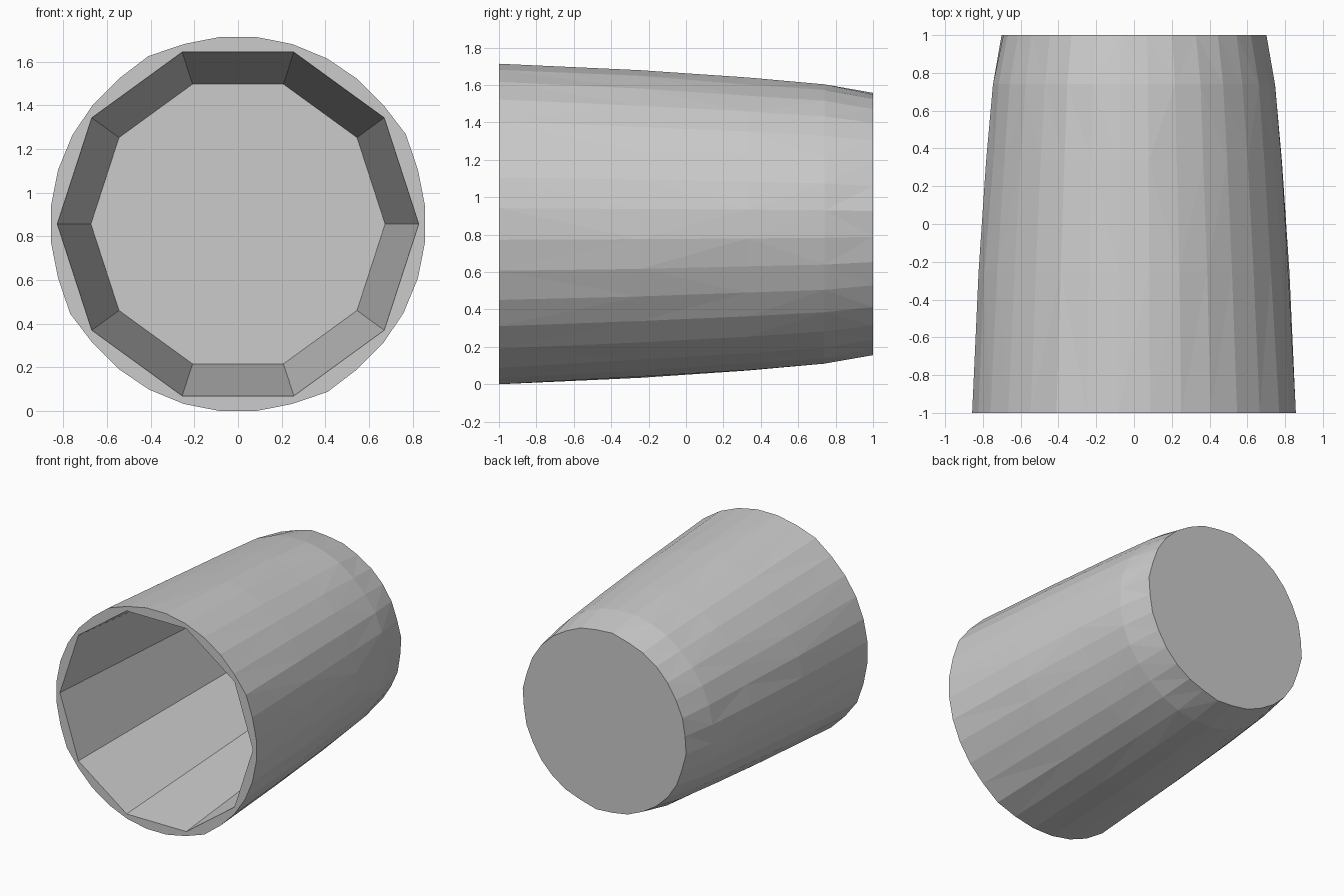
import bpy, bmesh, math, random

if "Cube" in bpy.data.objects:
    bpy.data.objects.remove(bpy.data.objects["Cube"])

random.seed(4)
CZ, SIDES, INNER = 0.857, 32, 10
bm = bmesh.new()


def ring(y, radii, offset=0.0):
    n = len(radii)
    vs = []
    for i, r in enumerate(radii):
        a = math.tau * (i + offset) / n
        vs.append(bm.verts.new((r * math.cos(a), y, CZ + r * math.sin(a))))
    return vs


def skin(a, b, split=False):
    n = len(a)
    for i in range(n):
        j = (i + 1) % n
        if split:
            if random.random() < 0.5:
                bm.faces.new((a[i], a[j], b[j]))
                bm.faces.new((a[i], b[j], b[i]))
            else:
                bm.faces.new((a[i], a[j], b[i]))
                bm.faces.new((a[j], b[j], b[i]))
        else:
            bm.faces.new((a[i], a[j], b[j], b[i]))


# Faceted, slightly uneven outer wall (pattern repeats every quarter turn)
rings = []
for y, r in ((-1, 0.861), (-0.25, 0.823), (0.33, 0.782), (0.74, 0.746), (1, 0.700)):
    if y == -1:
        quarter = [r + (0.011 if i == 2 else 0.0) for i in range(8)]
    else:
        quarter = [r + random.uniform(-0.006, 0.006) for _ in range(8)]
    rings.append(ring(y, quarter * 4, 0.5))
for a, b in zip(rings, rings[1:]):
    skin(a, b, True)

# Closed base
bm.faces.new(rings[-1])

# Ten-sided hollow with a flat floor
mouth = ring(-1, [0.828] * INNER)
floor = ring(0.95, [0.674] * INNER)
skin(mouth, floor)
bm.faces.new(floor)

# Flat rim between the outer wall and the hollow
rim_edges = [e for e in bm.edges if all(abs(v.co.y + 1) < 1e-5 for v in e.verts)]
bmesh.ops.triangle_fill(bm, edges=rim_edges, use_beauty=True, normal=(0, -1, 0))

bmesh.ops.recalc_face_normals(bm, faces=bm.faces[:])
mesh = bpy.data.meshes.new("cup")
bm.to_mesh(mesh)
bm.free()
cup = bpy.data.objects.new("cup", mesh)
bpy.context.collection.objects.link(cup)
